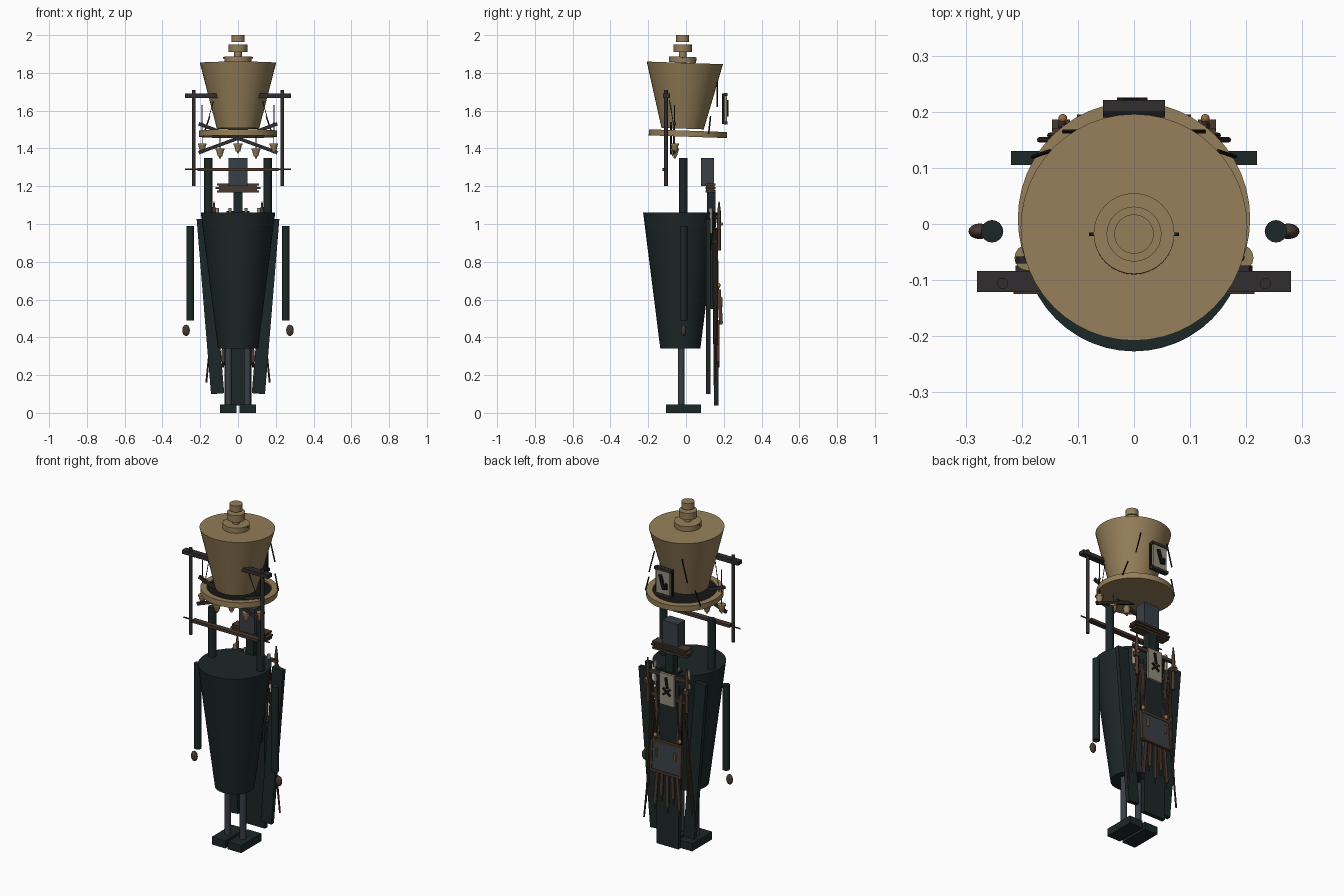
import bpy, math
from mathutils import Vector


def mat(name, rgb):
    m = bpy.data.materials.new(name)
    m.diffuse_color = (*rgb, 1)
    return m


TAN = mat("tan", (0.30, 0.21, 0.10))
GREEN = mat("dark_green", (0.012, 0.02, 0.02))
SLATE = mat("slate", (0.04, 0.05, 0.06))
BROWN = mat("brown", (0.065, 0.04, 0.028))
IRON = mat("iron", (0.03, 0.027, 0.026))
BLACK = mat("black", (0.008, 0.008, 0.008))
BONE = mat("bone", (0.30, 0.27, 0.20))
BRASS = mat("brass", (0.30, 0.15, 0.05))


def finish(name, m, smooth=False):
    o = bpy.context.object
    o.name = name
    o.data.materials.append(m)
    if smooth:
        bpy.ops.object.shade_smooth_by_angle(angle=math.radians(35))
    return o


def box(name, lo, hi, m, rot=(0, 0, 0)):
    c = [(a + b) / 2 for a, b in zip(lo, hi)]
    bpy.ops.mesh.primitive_cube_add(size=1, location=c, rotation=rot)
    bpy.context.object.scale = [b - a for a, b in zip(lo, hi)]
    return finish(name, m)


def cone(name, a, b, r1, r2, m, n=32):
    a, b = Vector(a), Vector(b)
    d = b - a
    bpy.ops.mesh.primitive_cone_add(vertices=n, radius1=r1, radius2=r2, depth=d.length, location=(a + b) / 2,
                                    rotation=d.to_track_quat('Z', 'Y').to_euler())
    return finish(name, m, n > 8)


def rod(name, a, b, r, m, n=12):
    return cone(name, a, b, r, r, m, n)


def ball(name, c, s, m):
    bpy.ops.mesh.primitive_uv_sphere_add(segments=16, ring_count=10, radius=1, location=c)
    bpy.context.object.scale = s
    return finish(name, m, True)


def lathe(name, pts, loc, rot, m, n=48):
    verts = [(r * math.cos(t), r * math.sin(t), z) for i in range(n)
             for t in [2 * math.pi * i / n] for r, z in pts]
    k = len(pts)
    faces = [(i * k + j, (i + 1) % n * k + j, (i + 1) % n * k + j + 1, i * k + j + 1)
             for i in range(n) for j in range(k - 1)]
    me = bpy.data.meshes.new(name)
    me.from_pydata(verts, [], faces)
    o = bpy.data.objects.new(name, me)
    bpy.context.collection.objects.link(o)
    o.location, o.rotation_euler = loc, rot
    bpy.context.view_layer.objects.active = o
    o.select_set(True)
    return finish(name, m, True)


# Hat: slightly tilted brim, crown and stacked cap
cone("hat_crown", (0, -0.018, 1.505), (0, -0.006, 1.853), 0.112, 0.202, TAN, 48)
lathe("hat_brim", [(0.001, -0.016), (0.207, -0.016), (0.207, 0.016), (0.172, 0.016), (0.172, -0.006), (0.001, -0.006)],
      (0, 0.01, 1.478), (-0.035, 0, 0), TAN)
rod("hat_band", (0, 0.0095, 1.473), (0, 0.0101, 1.487), 0.171, BLACK, 48)
rod("cap_lower", (0, -0.018, 1.855), (0, -0.017, 1.885), 0.072, TAN, 32)
rod("cap_middle", (0, -0.018, 1.91), (0, -0.018, 1.95), 0.049, TAN, 32)
rod("cap_core", (0, -0.018, 1.85), (0, -0.018, 1.915), 0.02, TAN, 16)
rod("cap_top", (0, -0.018, 1.963), (0, -0.018, 2.0), 0.035, TAN, 32)
rod("cap_pin", (-0.08, -0.018, 1.88), (0.08, -0.018, 1.88), 0.003, IRON, 8)

# Hat back plate with markings
box("hat_plate_back", (-0.055, 0.19, 1.53), (0.055, 0.205, 1.69), BLACK)
box("hat_plate", (-0.045, 0.204, 1.54), (0.045, 0.217, 1.68), BONE)
for z in (1.535, 1.685):
    box("hat_plate_frame", (-0.055, 0.2, z - 0.008), (0.055, 0.221, z + 0.008), IRON)
box("hat_plate_mark", (-0.008, 0.215, 1.57), (0.012, 0.225, 1.655), BLACK, (0, 0.3, 0))
box("hat_plate_mark_small", (-0.03, 0.215, 1.575), (-0.02, 0.225, 1.61), BLACK)

# Bells under the brim and crossed sticks
for x, z in ((-0.19, 1.405), (-0.095, 1.378), (0, 1.405), (0.095, 1.378), (0.19, 1.405)):
    cone("bell", (x, -0.06, z - 0.02), (x, -0.06, z + 0.015), 0.012, 0.021, TAN, 16)
    rod("bell_rim", (x, -0.06, z + 0.013), (x, -0.06, z + 0.022), 0.023, TAN, 16)
    ball("bell_clapper", (x, -0.06, z - 0.026), (0.006, 0.006, 0.006), BRASS)
    rod("bell_string", (x, -0.06, z + 0.02), (x, -0.06, 1.465), 0.002, IRON, 6)
for s in (-1, 1):
    box("crossed_stick", (-0.222, -0.078 + s * 0.008, 1.445), (0.222, -0.066 + s * 0.008, 1.463), IRON, (0, s * 0.352, 0))

# Hanging frame
box("frame_crossbar", (-0.215, -0.125, 1.281), (0.215, -0.095, 1.297), BROWN)
rod("frame_tie_rod", (-0.28, -0.106, 1.289), (0.28, -0.106, 1.289), 0.004, BROWN, 8)
for s in (-1, 1):
    rod("frame_post", (s * 0.234, -0.106, 1.2), (s * 0.234, -0.106, 1.71), 0.01, IRON)
    x = sorted((s * 0.1, s * 0.28))
    box("frame_arm", (x[0], -0.121, 1.668), (x[1], -0.084, 1.69), IRON)
    rod("brim_spike", (s * 0.19, -0.06, 1.49), (s * 0.19, -0.06, 1.63), 0.003, IRON, 6)
    ball("spike_bead", (s * 0.19, -0.06, 1.53), (0.007, 0.007, 0.01), BROWN)
    rod("brace_wire", (s * 0.125, -0.09, 1.67), (s * 0.175, -0.06, 1.49), 0.002, IRON, 6)
    rod("hat_quill", (s * 0.09, 0.165, 1.75), (s * 0.125, 0.165, 1.62), 0.004, BLACK, 6)
    rod("brim_quill", (s * 0.15, 0.13, 1.57), (s * 0.18, 0.12, 1.48), 0.004, BLACK, 6)

# Body, shoulder posts and limbs
cone("body", (0, -0.03, 0.34), (0, -0.03, 1.06), 0.106, 0.197, GREEN, 48)
for s in (-1, 1):
    rod("shoulder_post", (s * 0.157, -0.015, 1.04), (s * 0.157, -0.015, 1.35), 0.022, GREEN, 16)
    rod("arm", (s * 0.253, -0.013, 0.49), (s * 0.253, -0.013, 0.99), 0.02, GREEN, 16)
    ball("hand", (s * 0.275, -0.013, 0.437), (0.02, 0.014, 0.03), BROWN)
    rod("leg", (s * 0.05, -0.025, 0.03), (s * 0.05, -0.025, 0.35), 0.018, SLATE, 16)
    x = sorted((s * 0.008, s * 0.096))
    box("foot", (x[0], -0.107, 0), (x[1], 0.08, 0.045), GREEN)

# Neck, head block and stacked slats
box("head_block", (-0.05, 0.08, 1.2), (0.05, 0.148, 1.35), SLATE)
box("neck", (-0.025, 0.11, 1.02), (0.025, 0.155, 1.18), GREEN)
box("slat_core", (-0.1, 0.105, 1.175), (0.1, 0.15, 1.213), BROWN)
for i, w in enumerate((0.112, 0.12, 0.112)):
    box("slat", (-w, 0.102, 1.168 + i * 0.018), (w, 0.156, 1.178 + i * 0.018), BROWN)

# Coat tails at the back
box("center_tail", (-0.072, 0.143, 0.04), (0.072, 0.168, 0.9), GREEN, (0.012, 0, 0))
box("upper_back_panel", (-0.06, 0.12, 0.55), (0.06, 0.15, 1.07), GREEN)
for s in (-1, 1):
    box("side_tail", (s * 0.146 - 0.035, 0.105, 0.1), (s * 0.146 + 0.035, 0.13, 1.03), GREEN, (0, s * 0.082, 0))

# Upper plate with markings, hung from a rail
box("rail", (-0.145, 0.155, 1.03), (0.145, 0.17, 1.048), BROWN)
box("lower_rail", (-0.13, 0.15, 0.9), (0.13, 0.165, 0.915), BROWN)
box("back_plate", (-0.047, 0.163, 0.87), (0.047, 0.178, 1.055), BONE)
for s in (-1, 1):
    box("plate_mark", (-0.006, 0.176, 0.92), (0.006, 0.184, 0.98), BLACK, (0, s * 0.9, 0))
box("plate_stroke", (-0.006, 0.176, 0.97), (0.008, 0.184, 1.035), BLACK, (0, 0.15, 0))
for s in (-1, 1):
    rod("rail_finial", (s * 0.127, 0.175, 0.86), (s * 0.127, 0.175, 1.07), 0.009, BROWN)
    cone("finial_tip", (s * 0.127, 0.175, 1.07), (s * 0.127, 0.175, 1.12), 0.009, 0.003, BROWN, 12)
    ball("finial_knob", (s * 0.127, 0.188, 1.0), (0.008, 0.008, 0.008), BRASS)
    box("rail_bracket", (s * 0.13 - 0.016, 0.165, 0.97), (s * 0.13 + 0.016, 0.186, 1.0), BROWN)
    rod("back_peg", (s * 0.11, 0.13, 0.95), (s * 0.11, 0.13, 1.085), 0.01, BONE)
    rod("inner_peg", (s * 0.042, 0.125, 1.0), (s * 0.042, 0.125, 1.085), 0.007, BONE)
    box("hanging_strip", (s * 0.075 - 0.01, 0.155, 0.66), (s * 0.075 + 0.01, 0.167, 0.95), BROWN, (0, s * 0.06, 0))

# Lower board with frame and clasps
box("board", (-0.092, 0.172, 0.475), (0.092, 0.186, 0.645), SLATE, (0.06, 0, 0))
for z, y in ((0.475, 0.184), (0.645, 0.174)):
    box("board_edge", (-0.1, y - 0.01, z - 0.008), (0.1, y + 0.01, z + 0.008), BROWN)
for s in (-1, 1):
    box("board_side", (s * 0.095 - 0.007, 0.17, 0.475), (s * 0.095 + 0.007, 0.19, 0.645), BROWN, (0.06, 0, 0))
    box("board_clasp", (s * 0.06 - 0.004, 0.185, 0.56), (s * 0.06 + 0.004, 0.194, 0.61), BRASS)
    ball("board_knob", (s * 0.08, 0.172, 0.675), (0.011, 0.011, 0.014), BRASS)
    rod("board_hanger", (s * 0.08, 0.17, 0.64), (s * 0.055, 0.165, 0.9), 0.004, IRON, 8)

# Hanging sticks and splayed rods
for i in range(5):
    x = (i - 2) * 0.036
    zb = 0.27 + 0.06 * (i % 2)
    box("hanging_stick", (x - 0.01, 0.165, zb), (x + 0.01, 0.178, 0.49), BROWN, (0, -x * 1.2, 0))
    rod("stick_ferrule", (x * 1.1, 0.172, zb - 0.03), (x * 1.08, 0.172, zb + 0.01), 0.006, IRON, 8)
for s in (-1, 1):
    for xt, xb, zb, y in ((0.085, 0.168, 0.16, 0.15), (0.1, 0.15, 0.26, 0.158), (0.115, 0.13, 0.36, 0.165)):
        rod("splayed_rod", (s * xt, y, 0.98), (s * xb, y, zb), 0.005, BROWN, 8)
